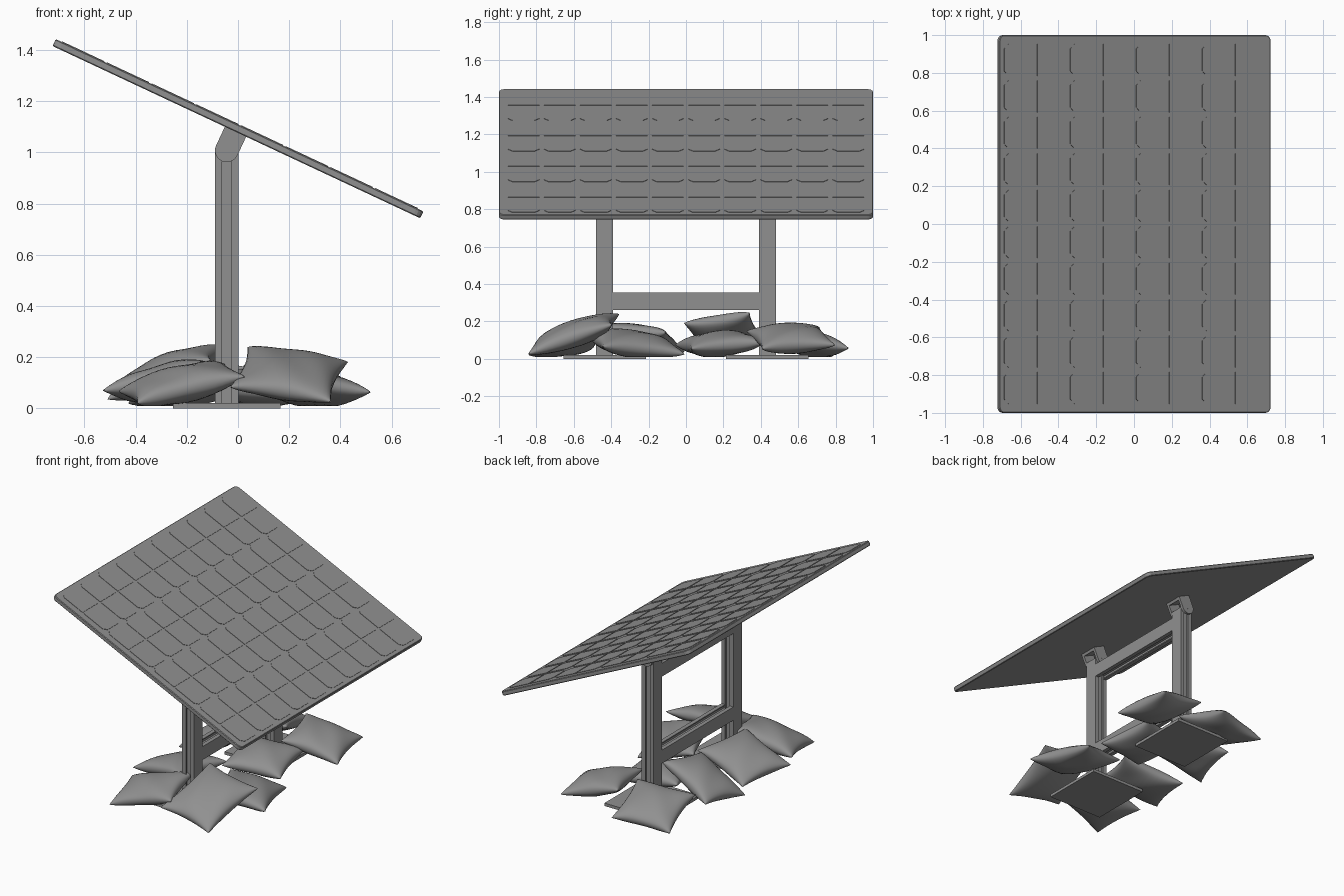
import bpy, bmesh
from math import radians, sin, cos, pi
from mathutils import Matrix, Vector

cube = bpy.data.objects.get("Cube")
if cube:
    bpy.data.objects.remove(cube, do_unlink=True)

grey = bpy.data.materials.new("matte_grey")
grey.use_nodes = True
grey.diffuse_color = (0.28, 0.28, 0.28, 1)
grey.node_tree.nodes["Principled BSDF"].inputs["Base Color"].default_value = grey.diffuse_color


def finish(name, bm, matrix=Matrix(), smooth=None):
    bm.transform(matrix)
    bmesh.ops.recalc_face_normals(bm, faces=bm.faces)
    mesh = bpy.data.meshes.new(name)
    bm.to_mesh(mesh)
    bm.free()
    mesh.materials.append(grey)
    obj = bpy.data.objects.new(name, mesh)
    bpy.context.collection.objects.link(obj)
    if smooth:
        bpy.ops.object.select_all(action='DESELECT')
        obj.select_set(True)
        bpy.context.view_layer.objects.active = obj
        bpy.ops.object.shade_smooth_by_angle(angle=radians(smooth))
    return obj


def add_prism(bm, points, z0, z1):
    low = [bm.verts.new((x, y, z0)) for x, y in points]
    high = [bm.verts.new((x, y, z1)) for x, y in points]
    bm.faces.new(low)
    bm.faces.new(high)
    for k in range(len(points)):
        j = (k + 1) % len(points)
        bm.faces.new((low[k], low[j], high[j], high[k]))


def prism(name, points, z0, z1, matrix=Matrix()):
    bm = bmesh.new()
    add_prism(bm, points, z0, z1)
    return finish(name, bm, matrix)


def rect(w, d):
    return [(-w, -d), (w, -d), (w, d), (-w, d)]


TILT = radians(25.1)
PANEL = Matrix.Translation((0, 0, 1.093)) @ Matrix.Rotation(TILT, 4, 'Y')
POST_X, POST_Y = -0.044, 0.435
UPRIGHT = Matrix.Rotation(pi / 2, 4, 'X')

# Panel slab with rounded corners
bm = bmesh.new()
bmesh.ops.create_cube(bm, size=1)
bm.transform(Matrix.Diagonal((1.587, 2, 0.03, 1)))
corners = [e for e in bm.edges if abs(e.verts[0].co.z - e.verts[1].co.z) > 0.01]
bmesh.ops.bevel(bm, geom=corners, offset=0.03, segments=4, profile=0.5, affect='EDGES')
rims = [e for e in bm.edges if abs(e.verts[0].co.z - e.verts[1].co.z) < 0.001]
bmesh.ops.bevel(bm, geom=rims, offset=0.004, segments=1, affect='EDGES')
finish("panel", bm, PANEL)

# Thin cells, clipped at the outer corners of every pair of rows
bm = bmesh.new()
ROWS, COLS, PITCH = 8, 10, 0.193
hw, hd, clip = 0.091, 0.084, 0.025
for row in range(ROWS):
    side = -1 if row % 2 == 0 else 1
    for col in range(COLS):
        cx = (row - (ROWS - 1) / 2) * PITCH
        cy = (col - (COLS - 1) / 2) * PITCH
        shape = [(-hw, -hd), (hw - clip, -hd), (hw, clip - hd),
                 (hw, hd - clip), (hw - clip, hd), (-hw, hd)]
        add_prism(bm, [(cx + side * x, cy + y) for x, y in shape], 0.014, 0.0175)
finish("panel_cells", bm, PANEL)

# Slotted frame section: plain on the x faces, grooved on the other two
h, g, s, lip, deep = 0.046, 0.026, 0.018, 0.008, 0.026
half = [(-h, -h), (-s, -h), (-s, lip - h), (-g, lip - h), (-g, deep - h),
        (g, deep - h), (g, lip - h), (s, lip - h), (s, -h), (h, -h)]
section = half + [(-x, -y) for x, y in half]

# Crossbars between the posts
for name, z in (("lower_crossbar", 0.308), ("upper_crossbar", 0.908)):
    prism(name, section, h - POST_Y, POST_Y - h,
          Matrix.Translation((POST_X, 0, z)) @ UPRIGHT)

# Hinge cheek outline: round end at the pivot, straight end at the panel
cheek = [(0.046 * cos(a), 0.046 * sin(a)) for a in (pi + pi * k / 12 for k in range(13))]
cheek += [(0.046, 0.082), (-0.046, 0.082)]
PIVOT = Matrix.Translation((POST_X, 0, 1.008)) @ Matrix.Rotation(TILT, 4, 'Y')

for label, side in (("front", -1), ("back", 1)):
    y = side * POST_Y
    slide = Matrix.Translation((0, y, 0))
    prism(label + "_post", section, 0.01, 1.0, Matrix.Translation((POST_X, y, 0)))
    prism(label + "_base_plate", rect(0.21, 0.22), 0, 0.02,
          Matrix.Translation((POST_X, y, 0)))
    for part, off in (("inner", -1), ("outer", 1)):
        prism(f"{label}_{part}_hinge_cheek", cheek, -0.009, 0.009,
              slide @ Matrix.Translation((0, side * off * 0.056, 0)) @ PIVOT @ UPRIGHT)
    prism(label + "_hinge_plate", rect(0.046, 0.065), 0.062, 0.08, slide @ PIVOT)
    pin = [(0.014 * cos(k * pi / 6), 0.014 * sin(k * pi / 6)) for k in range(12)]
    prism(label + "_hinge_pin", pin, -0.066, 0.066, slide @ PIVOT @ UPRIGHT)


# Sandbags: plump pillows with drawn-out corners, settled on the ground
def sandbag(name, place, size, turn):
    bm = bmesh.new()
    for face in (-1, 1):
        made = bmesh.ops.create_grid(bm, x_segments=20, y_segments=20, size=1)
        for v in made["verts"]:
            u = sin(v.co.x * pi / 2)
            w = sin(v.co.y * pi / 2)
            puff = (max(0, 1 - u * u) * max(0, 1 - w * w)) ** 0.42
            ripple = 1 + 0.06 * sin(5 * u + 3 * w + place[0] * 20)
            v.co = Vector((size[0] * u * (1 - 0.1 * (1 - w * w)),
                           size[1] * w * (1 - 0.1 * (1 - u * u)),
                           face * 0.068 * puff * ripple))
    bmesh.ops.remove_doubles(bm, verts=bm.verts, dist=0.0005)
    rx, ry, rz = (radians(a) for a in turn)
    bm.transform(Matrix.Translation(place) @ Matrix.Rotation(rx, 4, 'X')
                 @ Matrix.Rotation(ry, 4, 'Y') @ Matrix.Rotation(rz, 4, 'Z'))
    for v in bm.verts:
        v.co.z = max(v.co.z, 0.008 + 0.05 * max(0, 0.02 - v.co.z))
    finish(name, bm, smooth=60)


sandbag("front_right_outer_bag", (-0.22, -0.63, 0.095), (0.22, 0.18), (10, -12, 12))
sandbag("front_left_outer_bag", (0.20, -0.60, 0.132), (0.20, 0.24), (20, 6, -8))
sandbag("front_left_inner_bag", (0.27, -0.28, 0.080), (0.19, 0.23), (-8, 9, 18))
sandbag("front_right_inner_bag", (-0.27, -0.25, 0.105), (0.22, 0.20), (-8, -12, -15))
sandbag("back_left_inner_bag", (0.07, 0.18, 0.080), (0.20, 0.20), (4, 4, 12))
sandbag("back_left_outer_bag", (0.25, 0.56, 0.110), (0.20, 0.20), (0, 14, 12))
sandbag("back_right_outer_bag", (-0.20, 0.64, 0.090), (0.20, 0.20), (-14, -8, 10))
sandbag("back_right_inner_bag", (-0.28, 0.21, 0.140), (0.22, 0.18), (5, -22, -10))
